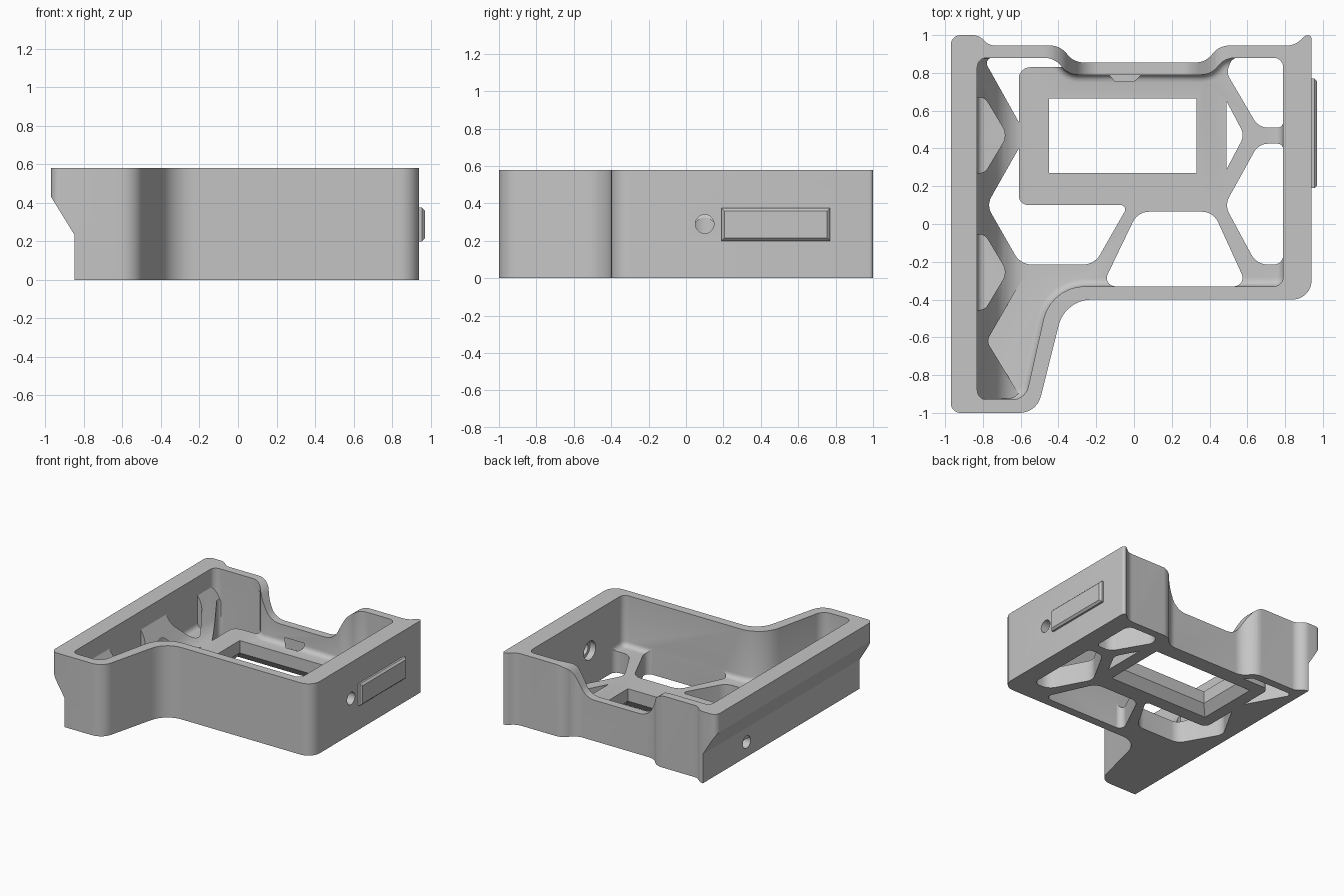
import bpy, bmesh, math
from mathutils import Vector

if "Cube" in bpy.data.objects:
    bpy.data.objects.remove(bpy.data.objects["Cube"])

grey = bpy.data.materials.new("plain grey")
grey.diffuse_color = (0.56, 0.56, 0.56, 1)
grey.use_nodes = True
grey.node_tree.nodes["Principled BSDF"].inputs["Base Color"].default_value = grey.diffuse_color


def rounded(points, n=7):
    """Outline from (a, b, tangent length) corners, rounded with true arcs."""
    out = []
    for i, (a, b, t) in enumerate(points):
        p = Vector((a, b))
        if t == 0:
            out.append(p)
            continue
        u = (Vector(points[i - 1][:2]) - p).normalized()
        v = (Vector(points[(i + 1) % len(points)][:2]) - p).normalized()
        w = math.sin(u.angle(v) / 2)
        for k in range(n + 1):
            s = k / n
            c = ((1 - s) ** 2, 2 * s * (1 - s) * w, s * s)
            out.append(((p + u * t) * c[0] + p * c[1] + (p + v * t) * c[2]) / sum(c))
    return out


def prism(name, points, lo, hi, axis="z", flare=None, bevel=0, segments=1):
    """Extrude an outline along z (xy outline), y (xz outline) or x (yz outline)."""
    place = {"z": lambda p, h: (p[0], p[1], h),
             "y": lambda p, h: (p[0], h, p[1]),
             "x": lambda p, h: (h, p[0], p[1])}[axis]
    pts = rounded(points)
    bm = bmesh.new()
    low = [bm.verts.new(place(p, lo)) for p in pts]
    high = [bm.verts.new(place(p, hi)) for p in (rounded(flare) if flare else pts)]
    bottom = bm.faces.new(low[::-1])
    bm.faces.new(high)
    for i in range(len(pts)):
        j = (i + 1) % len(pts)
        bm.faces.new((low[i], low[j], high[j], high[i]))
    bmesh.ops.recalc_face_normals(bm, faces=bm.faces)
    if bevel:
        bmesh.ops.bevel(bm, geom=list(bottom.edges), offset=bevel, segments=segments,
                        profile=0.5, affect="EDGES")
    me = bpy.data.meshes.new(name)
    bm.to_mesh(me)
    bm.free()
    me.materials.append(grey)
    ob = bpy.data.objects.new(name, me)
    bpy.context.collection.objects.link(ob)
    return ob


def box(x0, x1, y0, y1, t=0.0):
    return [(x0, y0, t), (x1, y0, t), (x1, y1, t), (x0, y1, t)]


def circle(a, b, r, n=32):
    return [(a + r * math.cos(2 * math.pi * i / n),
             b + r * math.sin(2 * math.pi * i / n), 0) for i in range(n)]


def cut(targets, *args, **kw):
    """Subtract a prism from each target, then discard it."""
    tool = prism("cutter", *args, **kw)
    tool.hide_render = True
    for ob in targets:
        bpy.context.view_layer.objects.active = ob
        m = ob.modifiers.new("cut", "BOOLEAN")
        m.operation, m.solver, m.object = "DIFFERENCE", "EXACT", tool
        bpy.ops.object.modifier_apply(modifier=m.name)
    bpy.data.objects.remove(tool, do_unlink=True)


H, FLOOR = 0.58, 0.17

# Outer body, hollowed to a tray with a rounded inner floor edge
body = prism("housing_body", [
    (-.97, -1, .05), (-.515, -1, .09), (-.365, -.4, .14), (.94, -.4, .1),
    (.94, 1, .02), (.91, 1, .015), (.85, .945, .04), (.45, .945, .055),
    (.38, .855, .055), (-.32, .855, .055), (-.39, .945, .055),
    (-.77, .945, .035), (-.82, 1, .035), (-.97, 1, .05)], 0, H)
cut([body], [
    (-.83, -.93, .05), (-.575, -.93, .07), (-.44, -.33, .18), (.79, -.33, .05),
    (.79, .88, .05), (.48, .88, .055), (.41, .79, .055), (-.35, .79, .055),
    (-.42, .88, .055), (-.83, .88, .05)], FLOOR, 1, bevel=.04, segments=4)
# Overhang along the left side
cut([body], [(-1.2, .43, 0), (-.97, .43, 0), (-.85, .235, 0), (-.85, -.1, 0),
             (-1.2, -.1, 0)], -1.2, 1.2, axis="y")
# Lowered middle of the back wall
cut([body], [(-.26, .33, .08), (.3, .33, .08), (.43, .58, .08), (.62, .58, 0),
             (.62, .8, 0), (-.54, .8, 0), (-.54, .58, 0), (-.4, .58, .08)],
    .7, 1.2, axis="y")

# Sloped gusset inside the left wall, curving out into the floor
gusset = prism("left_gusset", [(-.84, .447, 0), (-.674, FLOOR, .1), (-.56, FLOOR, 0),
                               (-.56, FLOOR - .03, 0), (-.84, FLOOR - .03, 0)],
               -.925, .875, axis="y")
for y in (.47, -.255):
    cut([gusset], [(-.835, y + .2, 0), (-.79, y + .2, .03), (-.67, y, .05),
                   (-.79, y - .2, .03), (-.835, y - .2, 0)], FLOOR, 1)
cut([gusset], [(-.78, -.62, .03), (-.59, -.29, 0), (-.2, -.29, 0),
               (-.2, -.95, 0), (-.58, -.95, 0)], FLOOR, 1)

# Openings that leave a truss floor around a central plate
openings = [
    [(-.8, .88, .05), (-.42, .88, 0), (-.36, .83, 0), (-.61, .83, .06), (-.61, .54, 0)],
    [(-.61, .4, 0), (-.78, .1, .05), (-.6, -.215, .06), (-.21, -.215, .06),
     (-.03, .1, .04), (-.61, .1, .05)],
    [(.02, .065, .06), (.42, .065, .06), (.6, -.33, .07), (-.17, -.33, .07)],
    [(.48, .1, .05), (.66, .425, .05), (.79, .425, .03), (.79, -.215, .05),
     (.65, -.215, .06)],
    [(.49, .8, .03), (.52, .88, .03), (.79, .88, .05), (.79, .51, .03), (.66, .51, .05)],
    [(.49, .65, 0), (.585, .47, .04), (.49, .29, 0)],
]
for hole in openings:
    cut([body, gusset], hole, -.1, .5 if hole[0][0] < -.5 else FLOOR + .05)

# Window with a flared underside, and a small notch behind it
cut([body], [(-.15, .81, 0), (-.1, .755, 0), (0, .755, 0), (.06, .81, 0)],
    FLOOR - .03, FLOOR + .06)
cut([body], box(-.45, .33, .27, .665), -.1, FLOOR + .02)
cut([body], box(-.52, .40, .20, .735), -.01, .07, flare=box(-.45, .33, .27, .665))

# Screw holes: countersunk on the right, blind on the left
cut([body], circle(.1, .29, .05), .7, 1.1, axis="x")
cut([body], circle(.1, .29, .075), .7, .84, axis="x")
cut([body], circle(.44, .12, .05), -1.1, -.74, axis="x")

# Chamfered pad on the right side
pad = prism("side_pad", box(.19, .77, .2, .375), .93, .955, axis="x")
pad_face = prism("side_pad_face", box(.19, .77, .2, .375), .955, .97, axis="x",
                 flare=box(.205, .755, .215, .36))

for ob in (body, gusset, pad, pad_face):
    bpy.ops.object.select_all(action="DESELECT")
    ob.select_set(True)
    bpy.context.view_layer.objects.active = ob
    bpy.ops.object.shade_smooth_by_angle(angle=math.radians(25))
